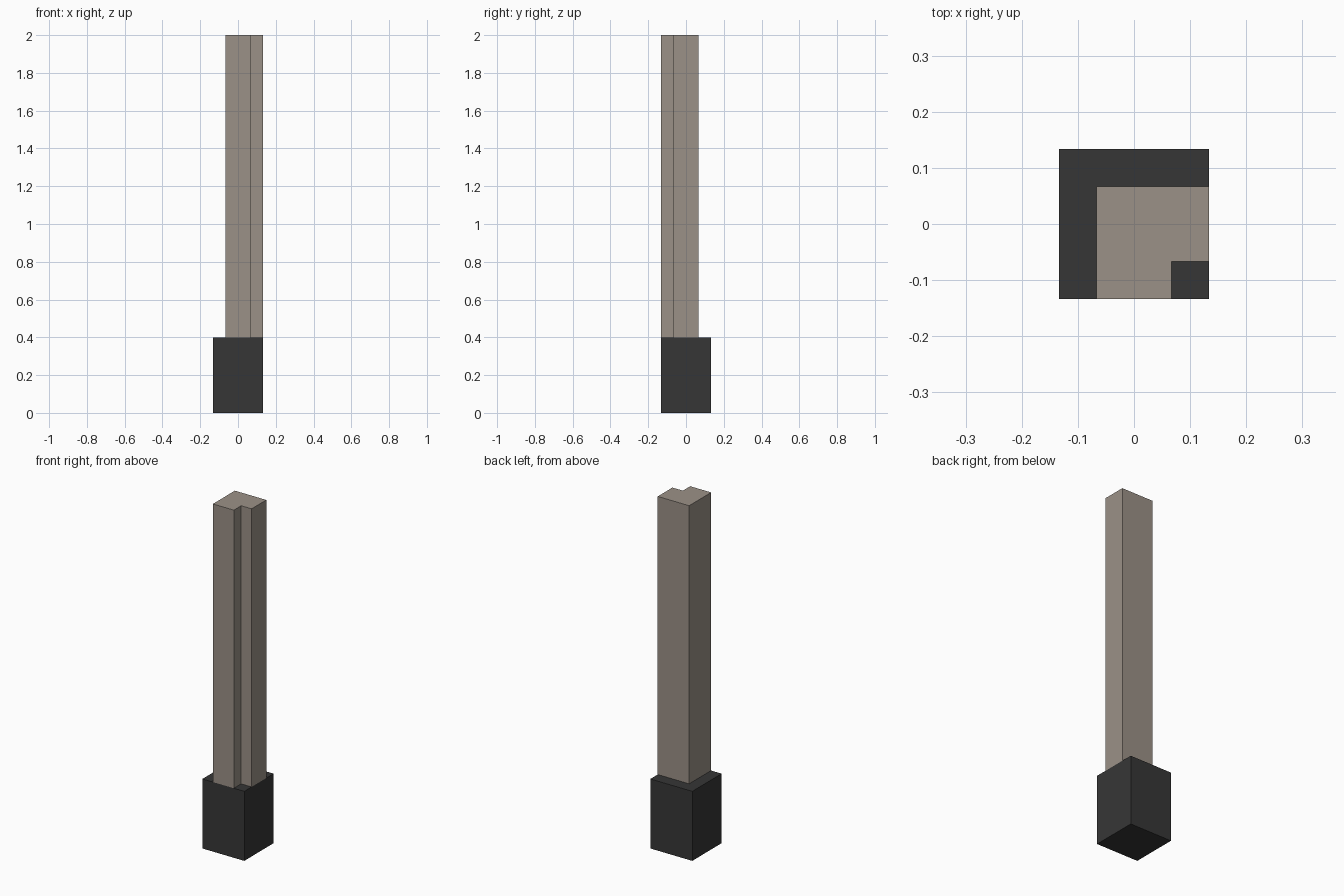
import bpy
import bmesh

if "Cube" in bpy.data.objects:
    bpy.data.objects.remove(bpy.data.objects["Cube"])

U = 1 / 15  # module: the base is 4 modules wide, the post 3


def make_material(name, color):
    mat = bpy.data.materials.new(name)
    mat.diffuse_color = (*color, 1.0)
    mat.use_nodes = True
    mat.node_tree.nodes["Principled BSDF"].inputs["Base Color"].default_value = mat.diffuse_color
    return mat


def extrude_profile(name, profile, z0, z1, mat):
    """Extrude a counter-clockwise XY profile from z0 up to z1."""
    bm = bmesh.new()
    face = bm.faces.new([bm.verts.new((x * U, y * U, z0)) for x, y in profile])
    geom = bmesh.ops.extrude_face_region(bm, geom=[face], use_keep_orig=True)["geom"]
    top = [v for v in geom if isinstance(v, bmesh.types.BMVert)]
    bmesh.ops.translate(bm, verts=top, vec=(0, 0, z1 - z0))
    bmesh.ops.recalc_face_normals(bm, faces=bm.faces)
    mesh = bpy.data.meshes.new(name)
    bm.to_mesh(mesh)
    bm.free()
    mesh.materials.append(mat)
    obj = bpy.data.objects.new(name, mesh)
    bpy.context.collection.objects.link(obj)
    return obj


dark = make_material("dark_base", (0.037, 0.037, 0.037))
taupe = make_material("taupe_post", (0.33, 0.285, 0.245))

# Square base block
extrude_profile("base", [(-2, -2), (2, -2), (2, 2), (-2, 2)], 0.0, 0.4, dark)

# Tall post with a notched front right corner
extrude_profile("post", [(-1, -2), (1, -2), (1, -1), (2, -1), (2, 1), (-1, 1)],
                0.4, 2.0, taupe)
